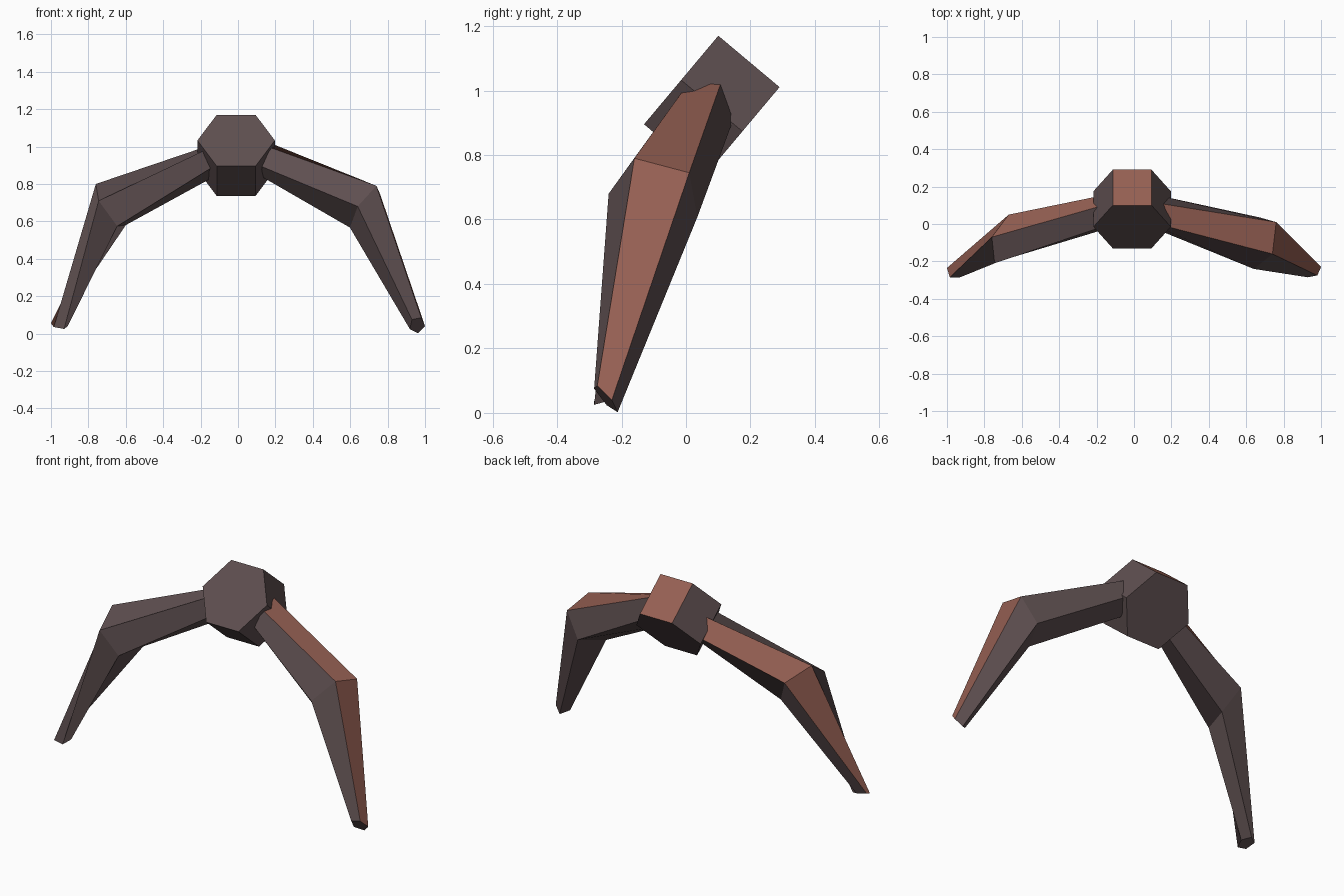
import bpy, bmesh, math
from mathutils import Matrix, Vector

if "Cube" in bpy.data.objects:
    bpy.data.objects.remove(bpy.data.objects["Cube"])

PHI = (1 + math.sqrt(5)) / 2


def material(name, rgb):
    m = bpy.data.materials.new(name)
    m.diffuse_color = (*rgb, 1)
    m.use_nodes = True
    m.node_tree.nodes["Principled BSDF"].inputs["Base Color"].default_value = m.diffuse_color
    return m


GREY = material("dark_grey_brown", (0.112, 0.078, 0.080))
RED = material("red_brown", (0.305, 0.117, 0.087))


def finish(bm, name):
    bmesh.ops.recalc_face_normals(bm, faces=bm.faces)
    mesh = bpy.data.meshes.new(name)
    bm.to_mesh(mesh)
    bm.free()
    mesh.materials.append(GREY)
    mesh.materials.append(RED)
    obj = bpy.data.objects.new(name, mesh)
    bpy.context.collection.objects.link(obj)
    return obj


def pentagon(a, b, c):
    """Complete a regular pentagon from three neighbouring corners."""
    a, b, c = Vector(a), Vector(b), Vector(c)
    return [a, b, c, a + PHI * (c - b), c + PHI * (a - b)]


def leg(name, *rings):
    """Five-sided limb lofted through rings; the first side is red all along."""
    bm = bmesh.new()
    loops = [[bm.verts.new(p) for p in pentagon(*r)] for r in rings]
    for lo, hi in zip(loops, loops[1:]):
        for i in range(5):
            j = (i + 1) % 5
            f = bm.faces.new((lo[i], lo[j], hi[j], hi[i]))
            f.material_index = 1 if i == 0 else 0
    bm.faces.new(loops[0])
    bm.faces.new(loops[-1])
    return finish(bm, name)


# Tilted hexagonal hub with a red upper side
bm = bmesh.new()
place = (Matrix.Translation((-0.01, 0.08, 0.953))
         @ Matrix.Rotation(math.radians(50), 4, 'X')
         @ Matrix.Rotation(math.radians(30), 4, 'Z'))
bmesh.ops.create_cone(bm, cap_ends=True, segments=6, radius1=0.207,
                      radius2=0.207, depth=0.248, matrix=place)
bm.normal_update()
for f in bm.faces:
    f.material_index = 1 if f.normal.z > 0.7 else 0
finish(bm, "hub")

# Legs: hip ring (inside the hub), knee ring, foot ring
leg("right_leg",
    ((0.05, 0.124, 1.068), (0.05, 0.019, 1.039), (0.05, 0.0, 0.925)),
    ((0.76, 0.01, 0.745), (0.74, -0.16, 0.79), (0.64, -0.24, 0.68)),
    ((1.0, -0.23, 0.04), (0.98, -0.275, 0.085), (0.93, -0.285, 0.075)))
leg("left_leg",
    ((-0.05, 0.177, 0.942), (-0.05, 0.132, 1.041), (-0.05, 0.025, 1.042)),
    ((-0.67, 0.05, 0.72), (-0.76, -0.07, 0.80), (-0.745, -0.21, 0.71)),
    ((-1.0, -0.235, 0.055), (-0.985, -0.285, 0.035), (-0.93, -0.285, 0.025)))
